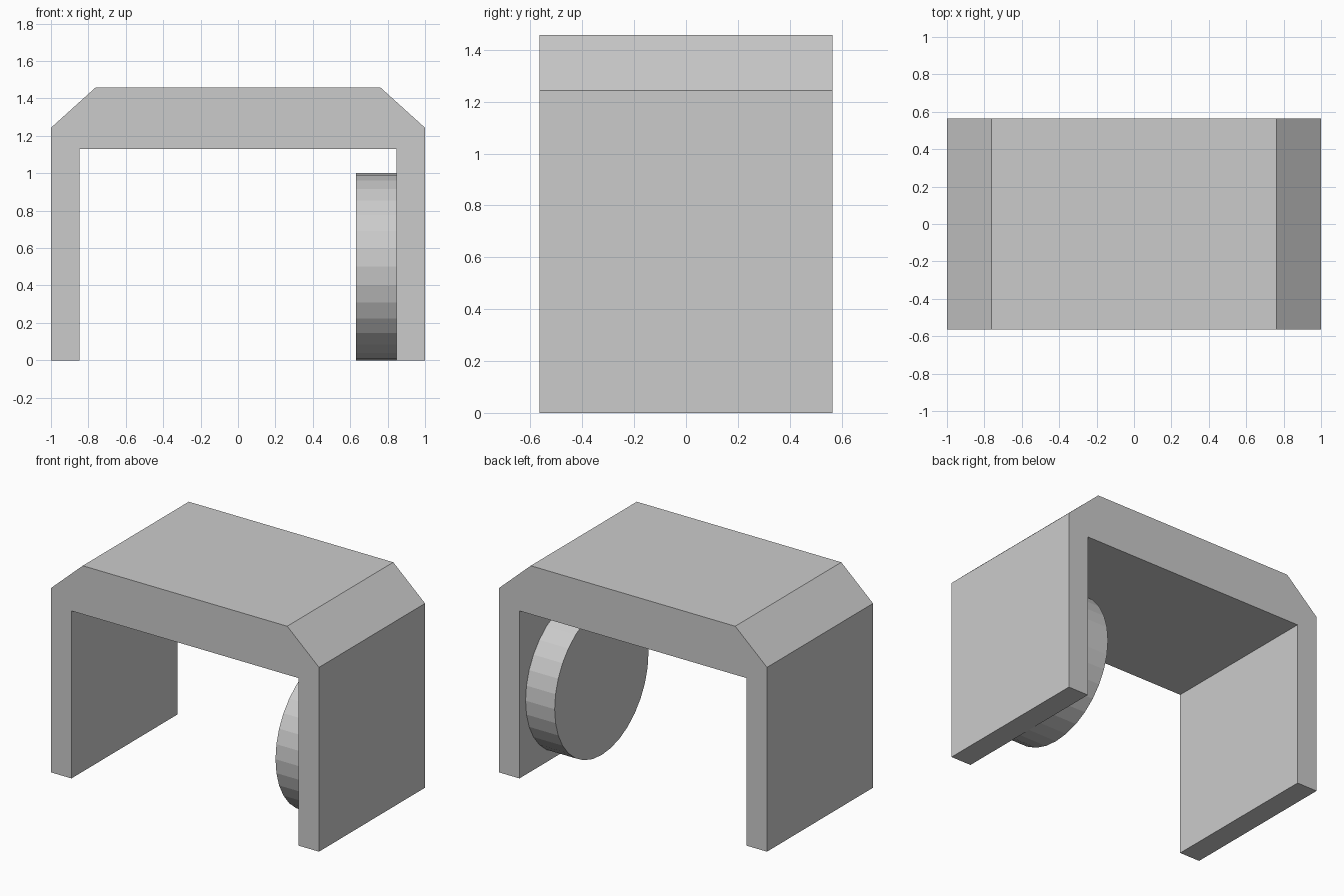
import bpy, bmesh
from math import radians
from mathutils import Matrix

if "Cube" in bpy.data.objects:
    bpy.data.objects.remove(bpy.data.objects["Cube"])

DEPTH = 1.13


def finish(bm, name):
    bmesh.ops.recalc_face_normals(bm, faces=bm.faces)
    mesh = bpy.data.meshes.new(name)
    bm.to_mesh(mesh)
    bm.free()
    obj = bpy.data.objects.new(name, mesh)
    bpy.context.collection.objects.link(obj)
    return obj


# Arch: mirrored half profile, extruded front to back
half = [(0.847, 1.13), (0.847, 0), (1, 0), (1, 1.243), (0.763, 1.457)]
profile = half + [(-x, z) for x, z in reversed(half)]
bm = bmesh.new()
face = bm.faces.new([bm.verts.new((x, -DEPTH / 2, z)) for x, z in profile])
ext = bmesh.ops.extrude_face_region(bm, geom=[face], use_keep_orig=True)
moved = [v for v in ext["geom"] if isinstance(v, bmesh.types.BMVert)]
bmesh.ops.translate(bm, verts=moved, vec=(0, DEPTH, 0))
finish(bm, "arch_frame")

# Disc on the inner face of the right leg
x0, x1 = 0.63, 0.847
bm = bmesh.new()
bmesh.ops.create_cone(
    bm, cap_ends=True, segments=32, radius1=0.5, radius2=0.5, depth=x1 - x0,
    matrix=Matrix.Translation(((x0 + x1) / 2, 0, 0.5)) @ Matrix.Rotation(radians(90), 4, 'Y'))
finish(bm, "inner_disc")
